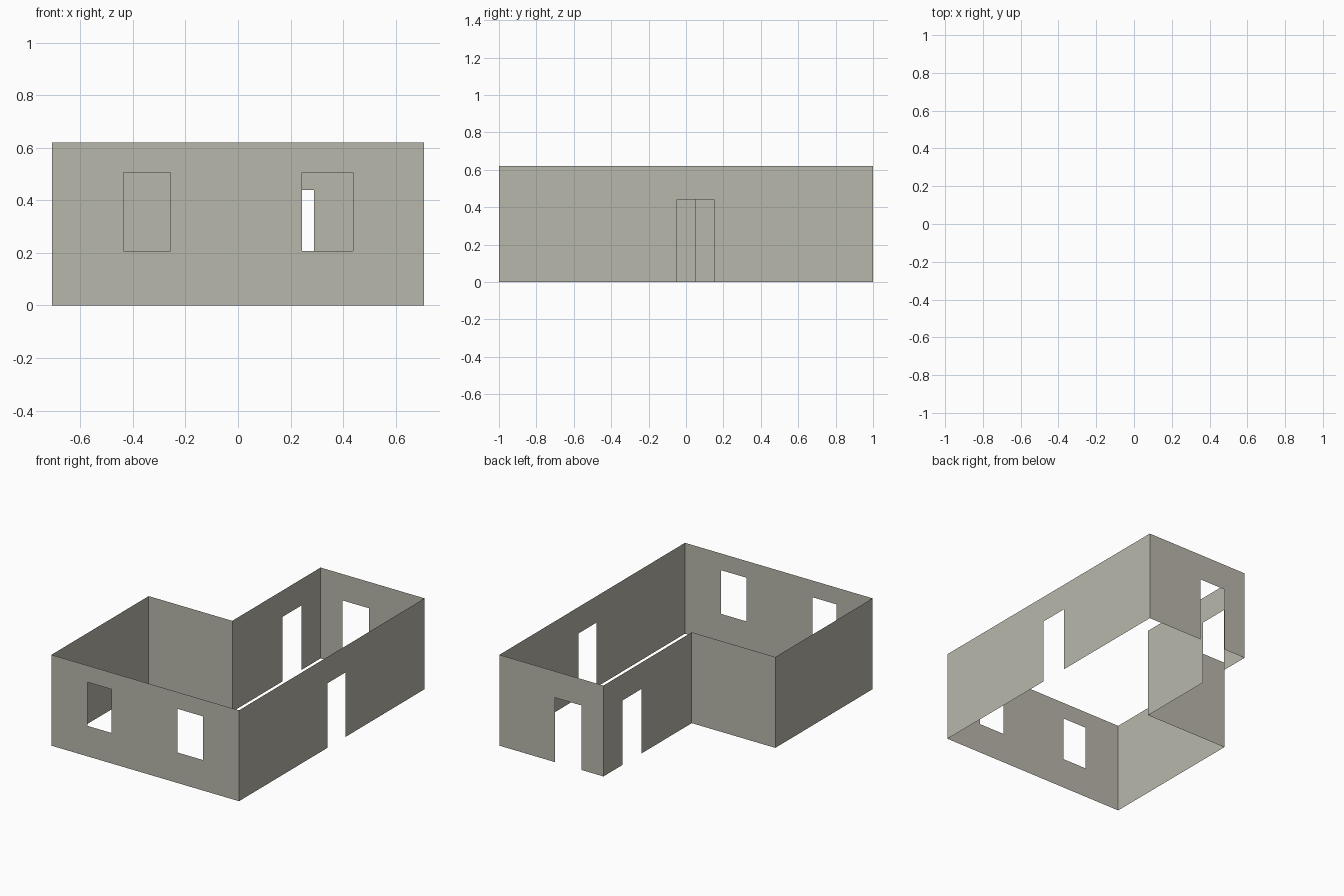
import bpy, bmesh
from mathutils import Vector

if "Cube" in bpy.data.objects:
    bpy.data.objects.remove(bpy.data.objects["Cube"])

HEIGHT = 0.62
DOOR = (0.0, 0.44)
WINDOW = (0.208, 0.506)
LEVELS = [0.0, WINDOW[0], DOOR[1], WINDOW[1], HEIGHT]

X, Y = 0.708, 1.0          # outer half sizes
NX, NY = -0.077, 0.048     # inner corner of the L-shaped plan

# Each wall: name, start, end (counter-clockwise), openings as
# (distance from start, distance to end of opening, (sill, head))
walls = [
    ("front_wall", (-X, -Y), (X, -Y), [(X - 0.435, X - 0.256, WINDOW),
                                       (X + 0.244, X + 0.437, WINDOW)]),
    ("right_wall", (X, -Y), (X, Y), [(Y - 0.048, Y + 0.15, DOOR)]),
    ("back_wall", (X, Y), (NX, Y), [(X - 0.289, X - 0.088, DOOR)]),
    ("inner_side_wall", (NX, Y), (NX, NY), [(Y - 0.795, Y - 0.592, DOOR)]),
    ("inner_back_wall", (NX, NY), (-X, NY), []),
    ("left_wall", (-X, NY), (-X, -Y), []),
]

mat = bpy.data.materials.new("warm grey plaster")
mat.diffuse_color = (0.485, 0.474, 0.407, 1.0)
mat.use_nodes = True
mat.node_tree.nodes["Principled BSDF"].inputs["Base Color"].default_value = mat.diffuse_color


def build_wall(name, start, end, openings):
    """Thin upright sheet, cut into a grid with the opening cells left out."""
    a, b = Vector((*start, 0)), Vector((*end, 0))
    length = (b - a).length
    along = (b - a).normalized()
    cuts = sorted({0.0, length, *(u for o in openings for u in o[:2])})
    bm = bmesh.new()
    grid = [[bm.verts.new(a + along * u + Vector((0, 0, z))) for z in LEVELS]
            for u in cuts]
    for i in range(len(cuts) - 1):
        for j in range(len(LEVELS) - 1):
            u = (cuts[i] + cuts[i + 1]) / 2
            z = (LEVELS[j] + LEVELS[j + 1]) / 2
            if any(o[0] < u < o[1] and o[2][0] < z < o[2][1] for o in openings):
                continue
            bm.faces.new((grid[i][j], grid[i + 1][j],
                          grid[i + 1][j + 1], grid[i][j + 1]))
    loose = [v for v in bm.verts if not v.link_faces]
    bmesh.ops.delete(bm, geom=loose, context='VERTS')
    mesh = bpy.data.meshes.new(name)
    bm.to_mesh(mesh)
    bm.free()
    mesh.materials.append(mat)
    bpy.context.collection.objects.link(bpy.data.objects.new(name, mesh))


for wall in walls:
    build_wall(*wall)
